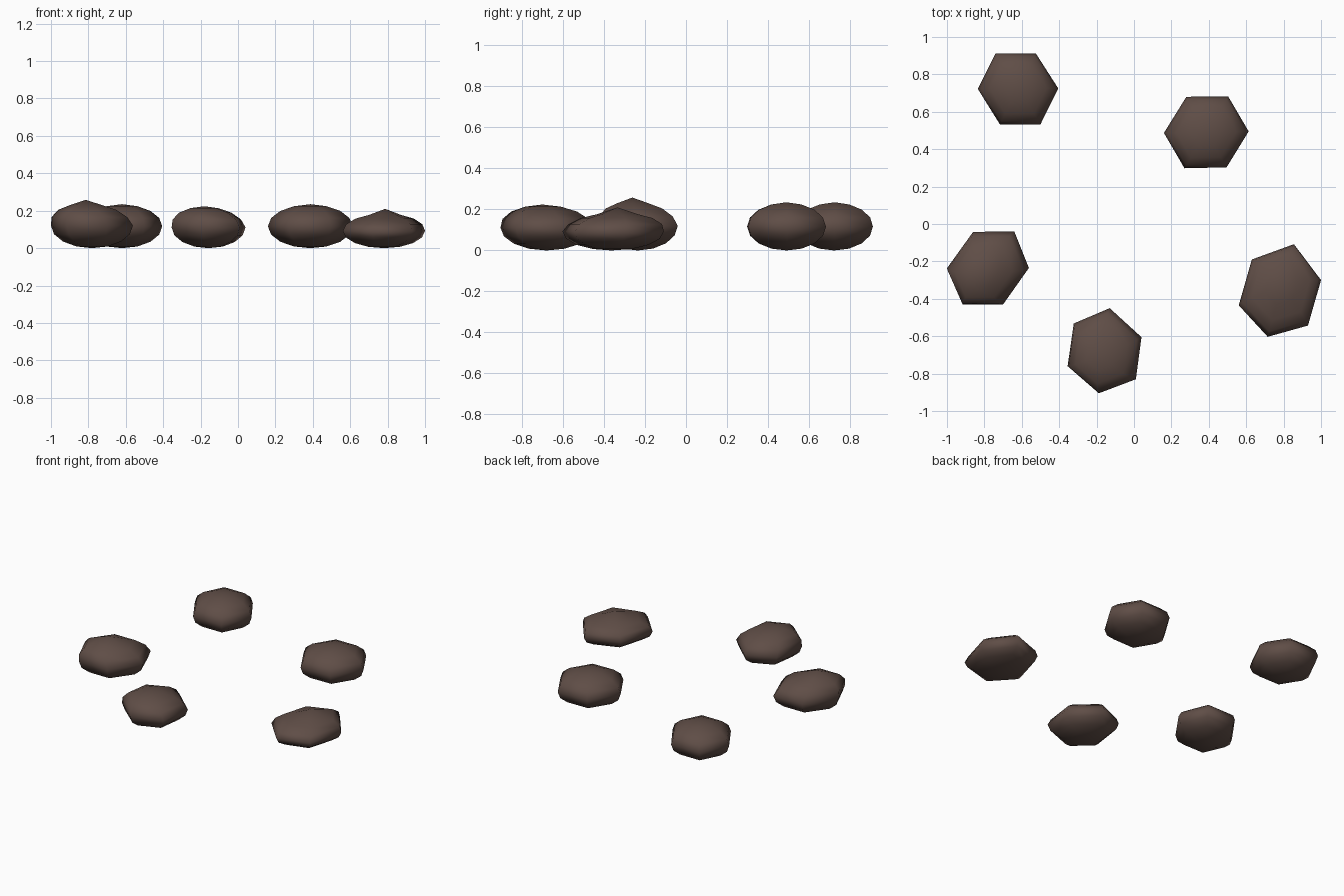
import bpy, bmesh, math

if "Cube" in bpy.data.objects:
    bpy.data.objects.remove(bpy.data.objects["Cube"])

stone = bpy.data.materials.new("dark brown stone")
stone.diffuse_color = (0.115, 0.075, 0.062, 1)
stone.use_nodes = True
stone.node_tree.nodes["Principled BSDF"].inputs["Base Color"].default_value = stone.diffuse_color

RINGS = 8


def rock(name, outline, height, top, peak):
    """Squashed six-sided sphere: hexagonal outline, leaning towards its top point."""
    n = len(outline)
    cx = sum(p[0] for p in outline) / n
    cy = sum(p[1] for p in outline) / n
    bm = bmesh.new()
    bottom = bm.verts.new((cx, cy, 0))
    rows = []
    for k in range(1, RINGS):
        a = math.pi * k / RINGS - math.pi / 2
        r, s = math.cos(a), math.sin(a)
        lean = max(s, 0)
        ox = cx + (top[0] - cx) * lean
        oy = cy + (top[1] - cy) * lean
        z = height / 2 * (1 + s)
        rows.append([bm.verts.new((ox + (x - cx) * r, oy + (y - cy) * r, z))
                     for x, y in outline])
    tip = bm.verts.new((top[0], top[1], peak))
    for i in range(n):
        j = (i + 1) % n
        bm.faces.new((bottom, rows[0][i], rows[0][j]))
        for lo, hi in zip(rows, rows[1:]):
            bm.faces.new((lo[i], lo[j], hi[j], hi[i]))
        bm.faces.new((rows[-1][i], rows[-1][j], tip))
    bmesh.ops.recalc_face_normals(bm, faces=bm.faces)
    for f in bm.faces:
        f.smooth = True
    me = bpy.data.meshes.new(name)
    bm.to_mesh(me)
    bm.free()
    me.materials.append(stone)
    bpy.context.collection.objects.link(bpy.data.objects.new(name, me))


# Two rounded rocks at the back
rock("back_left_rock", [(-.74, .912), (-.525, .912), (-.405, .725),
     (-.5, .533), (-.717, .533), (-.835, .722)], .233, (-.62, .725), .235)
rock("back_right_rock", [(.28, .68), (.503, .683), (.613, .495),
     (.495, .303), (.27, .298), (.16, .487)], .233, (.387, .49), .235)
# Peaked rock at the left
rock("left_rock", [(-.86, -.042), (-.64, -.04), (-.562, -.235),
     (-.70, -.43), (-.915, -.43), (-1.0, -.237)], .24, (-.815, -.262), .258)
# Leaning rock at the front
rock("front_rock", [(-.322, -.532), (-.13, -.45), (.04, -.605),
     (.01, -.83), (-.188, -.905), (-.355, -.76)], .222, (-.182, -.70), .224)
# Flat peaked rock at the right
rock("right_rock", [(.63, -.19), (.855, -.108), (1.0, -.30),
     (.93, -.543), (.715, -.603), (.56, -.435)], .185, (.787, -.335), .21)
